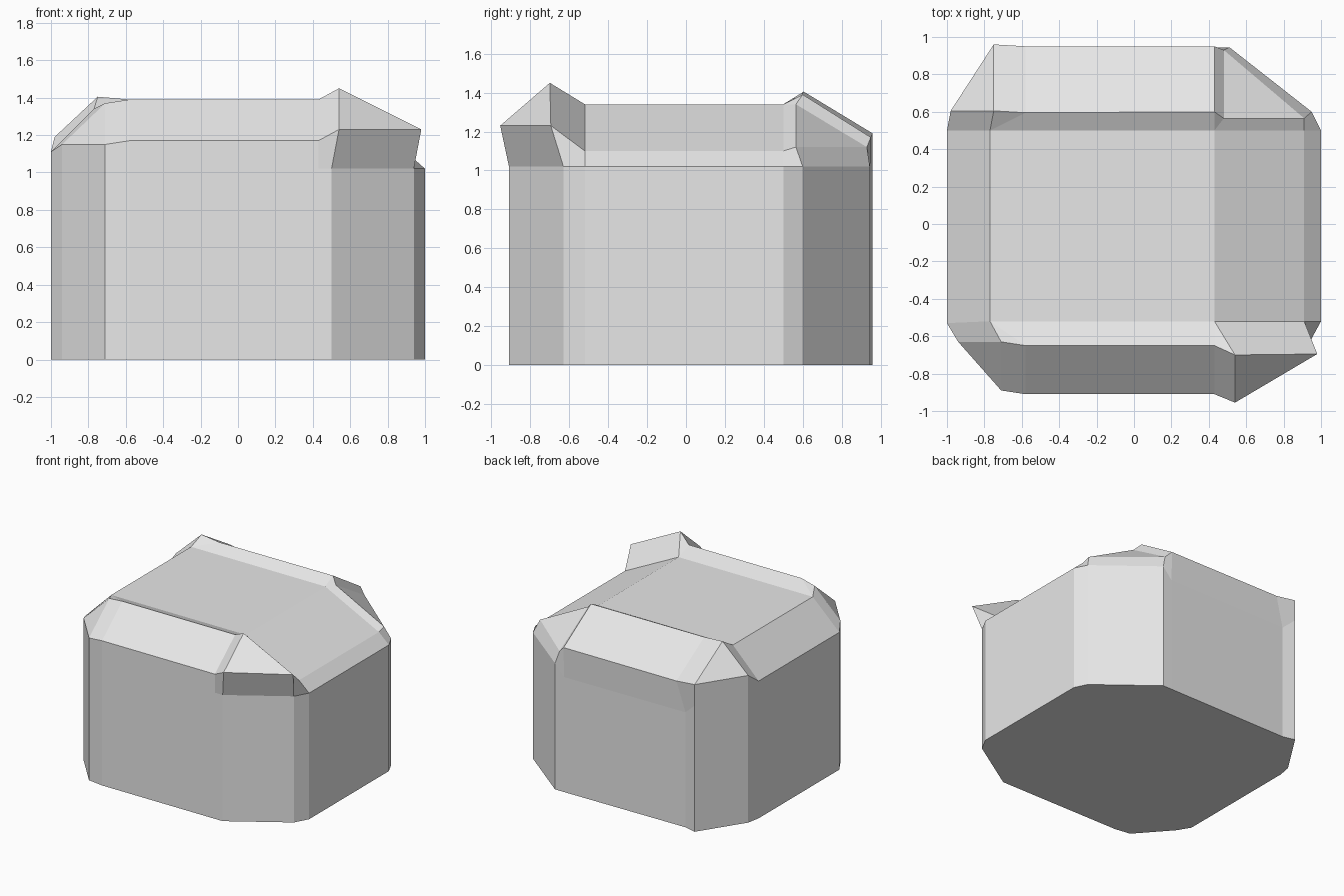
import bpy
import bmesh
from mathutils import Vector

default = bpy.data.objects.get("Cube")
if default:
    bpy.data.objects.remove(default, do_unlink=True)

# One plain grey for the whole stone
grey = bpy.data.materials.new("plain_grey")
grey.use_nodes = True
colour = (0.8, 0.8, 0.8, 1.0)
grey.diffuse_color = colour
grey.node_tree.nodes["Principled BSDF"].inputs["Base Color"].default_value = colour

WALL_TOP = 1.02
BACK_WALL_TOP = 0.93
FLAT_TOP = 1.34
STATIONS = ("end", "near", "far", "side")   # columns from front/back strip to side strip

# Each corner: plan of the wall, the lip above it, and the crest points
corners = {
    "front_right": dict(
        wall=[(0.43, -0.91), (0.5, -0.91), (0.94, -0.63), (1, -0.52)],
        lip=[(0.43, -0.91, 1.17), (0.54, -0.955, 1.23), (0.98, -0.695, 1.23), (0.91, -0.52, 1.1)],
        ridge=(0.43, -0.65, 1.39), peak=(0.54, -0.7, 1.45), inner=(0.43, -0.52)),
    "back_right": dict(
        wall=[(0.43, 0.945), (0.51, 0.945), (0.95, 0.6), (1, 0.5)],
        lip=[(0.43, 0.95, 1.17), (0.48, 0.93, 1.12), (0.91, 0.565, 1.12), (0.91, 0.5, 1.1)],
        ridge=(0.43, 0.6, 1.39), peak=(0.48, 0.565, 1.34), inner=(0.43, 0.5)),
    "back_left": dict(
        wall=[(-0.65, 0.935), (-0.75, 0.96), (-0.98, 0.605), (-1, 0.5)],
        lip=[(-0.58, 0.95, 1.17), (-0.75, 0.96, 1.19), (-0.98, 0.605, 1.19), (-1, 0.5, 1.11)],
        ridge=(-0.58, 0.595, 1.39), peak=(-0.75, 0.605, 1.405), inner=(-0.77, 0.5)),
    "front_left": dict(
        wall=[(-0.58, -0.91), (-0.71, -0.89), (-0.94, -0.63), (-1, -0.53)],
        lip=[(-0.58, -0.91, 1.17), (-0.71, -0.89, 1.15), (-0.94, -0.63, 1.15), (-1, -0.53, 1.11)],
        ridge=(-0.58, -0.65, 1.39), peak=(-0.71, -0.63, 1.37), inner=(-0.77, -0.52)),
}

bm = bmesh.new()


def make_corner(name, spec):
    """Create the vertices of one corner and return its columns, floor to crest."""
    ridge = bm.verts.new(spec["ridge"])
    peak = bm.verts.new(spec["peak"])
    inner = bm.verts.new((*spec["inner"], FLAT_TOP))
    columns = {}
    for station, plan, lip, crest in zip(STATIONS, spec["wall"], spec["lip"],
                                         (ridge, peak, peak, inner)):
        low = name.startswith("back") and station == "end"
        height = BACK_WALL_TOP if low else WALL_TOP
        columns[station] = [bm.verts.new((*plan, 0)),
                            bm.verts.new((*plan, height)),
                            bm.verts.new(lip), crest]
    return columns


def skin(left, right):
    """Fill between two neighbouring columns, closing to a triangle at a shared crest."""
    for low in range(len(left) - 1):
        loop = [left[low], right[low], right[low + 1], left[low + 1]]
        bm.faces.new(list(dict.fromkeys(loop)))


made = {name: make_corner(name, spec) for name, spec in corners.items()}

# Corner walls, lips and the facet leading down to the flat top
for columns in made.values():
    for first, second in zip(STATIONS, STATIONS[1:]):
        skin(columns[first], columns[second])
    bm.faces.new([columns[s][-1] for s in ("end", "near", "side")])

# Front and back strips with their raised ridges
for face in ("front", "back"):
    left, right = made[face + "_left"], made[face + "_right"]
    skin(left["end"], right["end"])
    bm.faces.new([left["end"][-1], right["end"][-1], right["side"][-1], left["side"][-1]])

# Side strips
for hand in ("left", "right"):
    skin(made["front_" + hand]["side"], made["back_" + hand]["side"])

# Flat top and floor
ring = []
for index, columns in enumerate(made.values()):
    order = STATIONS if index % 2 == 0 else STATIONS[::-1]
    ring.extend(columns[station][0] for station in order)
bm.faces.new(ring)
bm.faces.new([columns["side"][-1] for columns in made.values()])

bmesh.ops.recalc_face_normals(bm, faces=bm.faces)
mesh = bpy.data.meshes.new("chamfered_block")
bm.to_mesh(mesh)
bm.free()
mesh.materials.append(grey)
block = bpy.data.objects.new("chamfered_block", mesh)
bpy.context.collection.objects.link(block)
